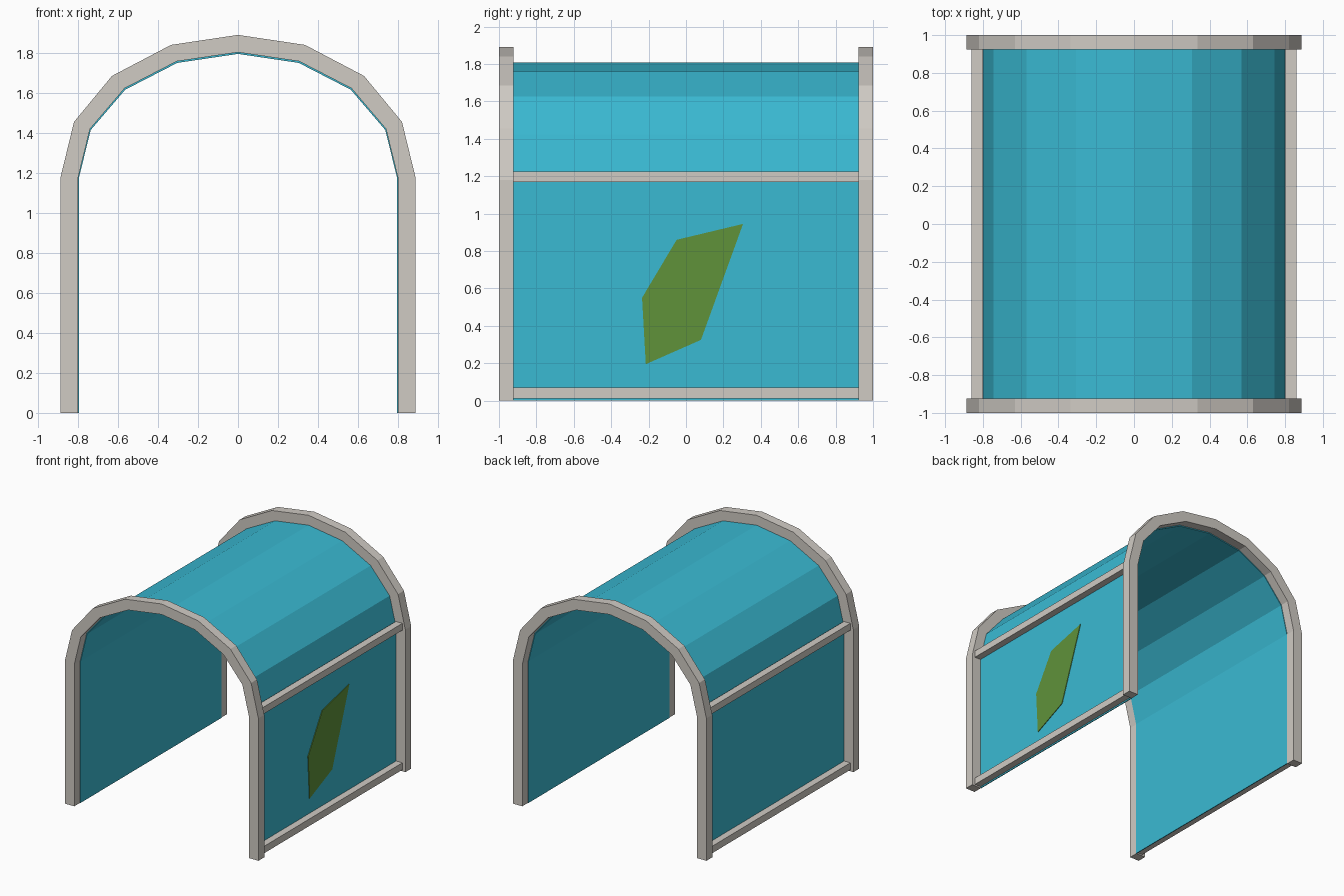
import bpy, bmesh

if "Cube" in bpy.data.objects:
    bpy.data.objects.remove(bpy.data.objects["Cube"])


def material(name, rgb):
    m = bpy.data.materials.new(name)
    m.diffuse_color = (*rgb, 1)
    m.use_nodes = True
    m.node_tree.nodes["Principled BSDF"].inputs["Base Color"].default_value = m.diffuse_color
    return m


GREY = material("warm grey", (0.63, 0.597, 0.553))
BLUE = material("turquoise", (0.042, 0.49, 0.65))
GREEN = material("leaf green", (0.115, 0.29, 0.042))


def finish(name, bm, mat):
    bmesh.ops.recalc_face_normals(bm, faces=bm.faces)
    me = bpy.data.meshes.new(name)
    bm.to_mesh(me)
    bm.free()
    me.materials.append(mat)
    ob = bpy.data.objects.new(name, me)
    bpy.context.collection.objects.link(ob)
    return ob


def mirrored(half):
    """Right half profile, ground to crown, completed on the left."""
    return half + [(-x, z) for x, z in reversed(half[:-1])]


def arch(name, outer, inner, y0, y1, mat):
    """Band between two arched profiles, extruded along y."""
    bm = bmesh.new()
    rings = [[bm.verts.new(c) for c in ((xo, y0, zo), (xo, y1, zo), (xi, y1, zi), (xi, y0, zi))]
             for (xo, zo), (xi, zi) in zip(outer, inner)]
    for a, b in zip(rings, rings[1:]):
        for i in range(4):
            j = (i + 1) % 4
            bm.faces.new((a[i], a[j], b[j], b[i]))
    bm.faces.new(rings[0])
    bm.faces.new(rings[-1])
    return finish(name, bm, mat)


def box(name, lo, hi, mat):
    bm = bmesh.new()
    bmesh.ops.create_cube(bm, size=1)
    for v in bm.verts:
        v.co = [lo[i] if v.co[i] < 0 else hi[i] for i in range(3)]
    return finish(name, bm, mat)


outer = mirrored([(0.887, 0), (0.887, 1.18), (0.82, 1.455), (0.63, 1.685), (0.335, 1.84), (0, 1.89)])
inner = mirrored([(0.8, 0), (0.8, 1.175), (0.74, 1.42), (0.567, 1.623), (0.306, 1.758), (0, 1.803)])
skin_out = mirrored([(0.803, 0), (0.803, 1.175), (0.743, 1.422), (0.569, 1.626), (0.307, 1.762), (0, 1.808)])
skin_in = mirrored([(0.796, 0), (0.796, 1.174), (0.736, 1.415), (0.564, 1.616), (0.304, 1.75), (0, 1.795)])

# End frames
arch("front_frame", outer, inner, -1, -0.923, GREY)
arch("back_frame", outer, inner, 0.923, 1, GREY)

# Thin cover: walls and vaulted roof
arch("cover", skin_out, skin_in, -0.923, 0.923, BLUE)

# Side rails
for side, s in (("right", 1), ("left", -1)):
    xs = sorted((s * 0.8, s * 0.86))
    for level, z0, z1 in (("lower", 0.012, 0.07), ("upper", 1.168, 1.225)):
        box(f"{side}_{level}_rail", (xs[0], -0.923, z0), (xs[1], 0.923, z1), GREY)

# Leaf panel on the right wall
bm = bmesh.new()
leaf = [(-0.215, 0.195), (0.08, 0.325), (0.305, 0.945), (-0.05, 0.86), (-0.235, 0.55)]
face = bm.faces.new([bm.verts.new((0.802, y, z)) for y, z in leaf])
ext = bmesh.ops.extrude_face_region(bm, geom=[face])
for v in ext["geom"]:
    if isinstance(v, bmesh.types.BMVert):
        v.co.x = 0.808
finish("leaf_panel", bm, GREEN)
